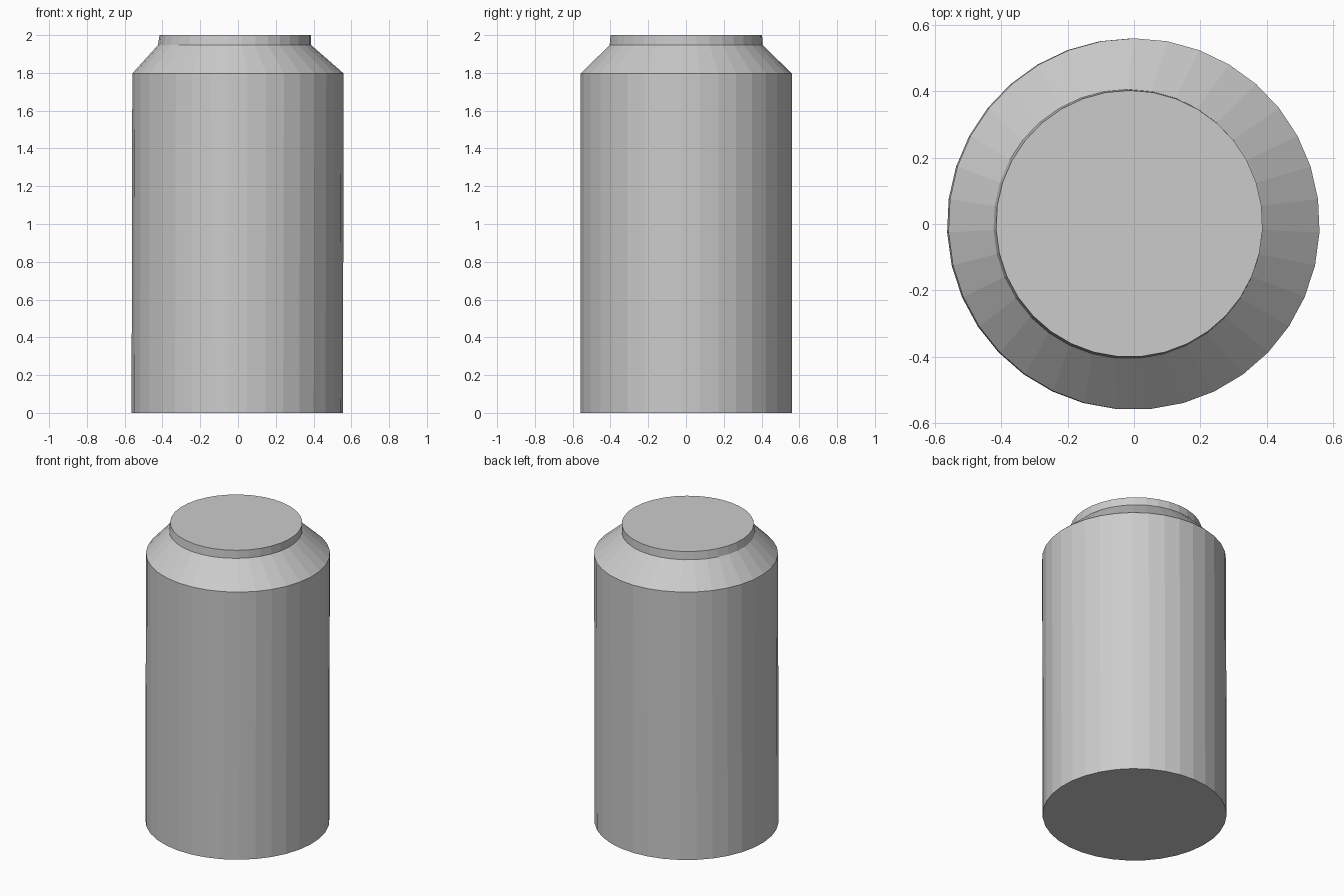
import bpy, bmesh
from math import sin, cos, pi

if "Cube" in bpy.data.objects:
    bpy.data.objects.remove(bpy.data.objects["Cube"])

SIDES = 35


def stacked_rings(name, rings):
    """Closed faceted solid through rings given as (centre x, centre y, z, radius)."""
    bm = bmesh.new()
    loops = []
    for cx, cy, z, r in rings:
        # first vertex points to the back (+y)
        loops.append([bm.verts.new((cx - r * sin(2 * pi * i / SIDES),
                                    cy + r * cos(2 * pi * i / SIDES), z))
                      for i in range(SIDES)])
    for low, high in zip(loops, loops[1:]):
        for i in range(SIDES):
            j = (i + 1) % SIDES
            bm.faces.new((low[i], low[j], high[j], high[i]))
    bm.faces.new(loops[0][::-1])
    bm.faces.new(loops[-1])
    bmesh.ops.recalc_face_normals(bm, faces=bm.faces)
    mesh = bpy.data.meshes.new(name)
    bm.to_mesh(mesh)
    bm.free()
    obj = bpy.data.objects.new(name, mesh)
    bpy.context.collection.objects.link(obj)
    return obj


# Slightly leaning body, sloped shoulder and short off-centre neck
stacked_rings("can_body", [
    (-0.004, 0.0, 0.0, 0.56),
    (0.0, 0.0, 1.797, 0.56),
    (-0.018, 0.0, 1.947, 0.406),
    (-0.014, 0.001, 2.0, 0.402),
])
